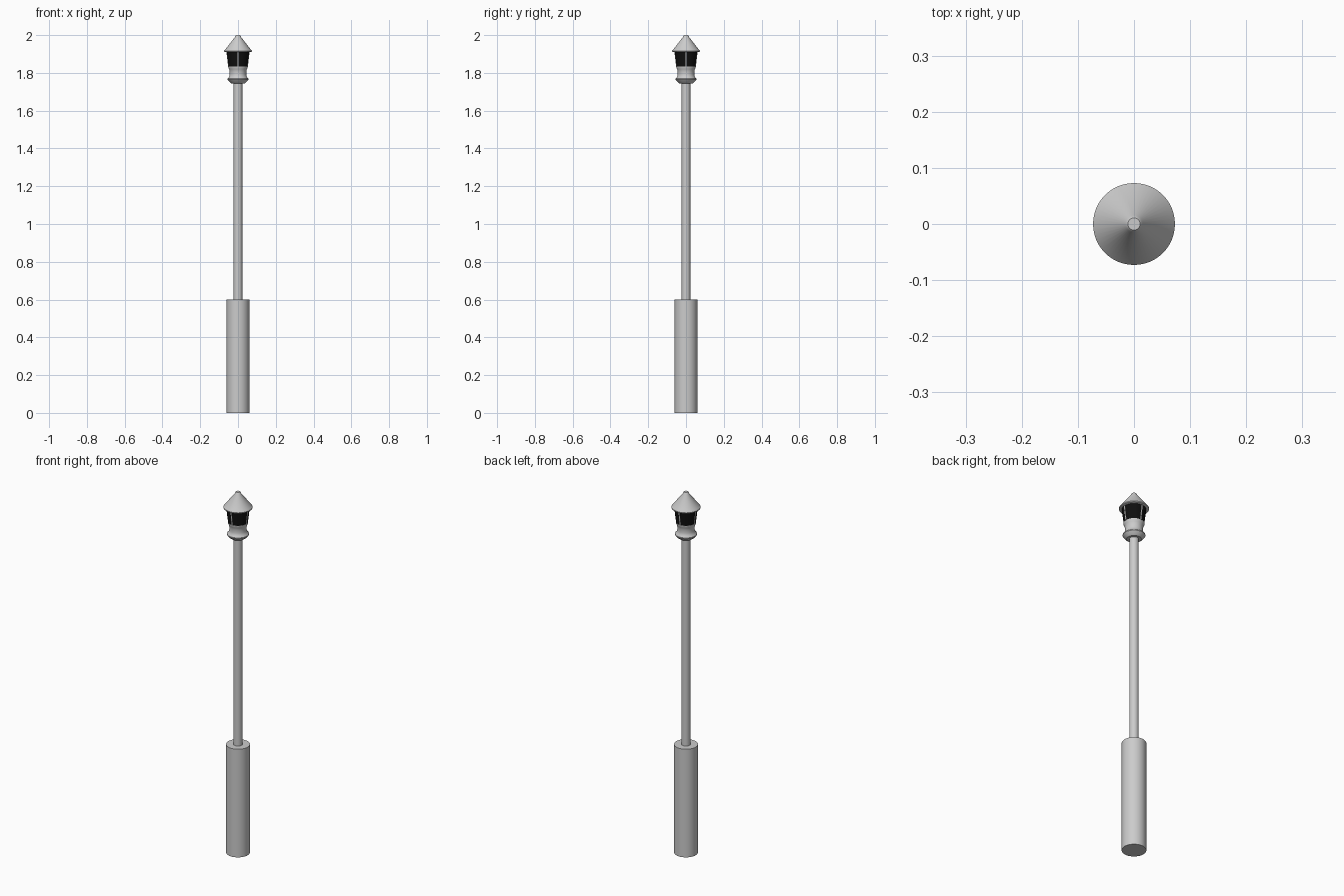
import bpy, bmesh, math

if "Cube" in bpy.data.objects:
    bpy.data.objects.remove(bpy.data.objects["Cube"])


def lathe(name, profile, segments=48, angle=30):
    """Revolve (radius, z) points around z, capping both ends."""
    bm = bmesh.new()
    rings = []
    for r, z in profile:
        rings.append([bm.verts.new((r * math.cos(2 * math.pi * i / segments),
                                    r * math.sin(2 * math.pi * i / segments), z))
                      for i in range(segments)])
    for a, b in zip(rings, rings[1:]):
        for i in range(segments):
            j = (i + 1) % segments
            bm.faces.new((a[i], a[j], b[j], b[i]))
    bm.faces.new(rings[0][::-1])
    bm.faces.new(rings[-1])
    return finish(name, bm, angle)


def finish(name, bm, angle=None):
    bmesh.ops.recalc_face_normals(bm, faces=bm.faces)
    mesh = bpy.data.meshes.new(name)
    bm.to_mesh(mesh)
    bm.free()
    ob = bpy.data.objects.new(name, mesh)
    bpy.context.collection.objects.link(ob)
    if angle:
        bpy.ops.object.select_all(action='DESELECT')
        bpy.context.view_layer.objects.active = ob
        ob.select_set(True)
        bpy.ops.object.shade_smooth_by_angle(angle=math.radians(angle))
    return ob


# Post: thick base and slim pole
lathe("base_column", [(0.06, 0), (0.06, 0.6)])
lathe("pole", [(0.023, 0.6), (0.023, 1.75)])

# Lantern collar: flared foot, waist and upper lip
lathe("lantern_collar", [(0.036, 1.745), (0.043, 1.75), (0.055, 1.764), (0.055, 1.769),
                         (0.047, 1.778), (0.044, 1.79), (0.044, 1.808),
                         (0.047, 1.82), (0.051, 1.828), (0.051, 1.834)])

# Dark glass
glass = lathe("lantern_glass", [(0.050, 1.834), (0.060, 1.915)])
black = bpy.data.materials.new("dark_glass")
black.diffuse_color = (0.005, 0.005, 0.005, 1)
black.use_nodes = True
black.node_tree.nodes["Principled BSDF"].inputs["Base Color"].default_value = black.diffuse_color
glass.data.materials.append(black)

# Four slanted bars over the glass
for k in range(4):
    bm = bmesh.new()
    bmesh.ops.create_cube(bm, size=1)
    for v in bm.verts:
        top = v.co.z > 0
        r = (0.059 if top else 0.049) + v.co.x * 0.006
        a = k * math.pi / 2
        t = v.co.y * 0.006
        v.co = (r * math.cos(a) - t * math.sin(a),
                r * math.sin(a) + t * math.cos(a), 1.914 if top else 1.832)
    finish(f"lantern_bar_{k + 1}", bm)

# Conical roof with a blunt rounded tip
lathe("lantern_roof", [(0.068, 1.911), (0.073, 1.913), (0.073, 1.917), (0.016, 1.99),
                       (0.014, 1.997), (0.011, 2.0)])
